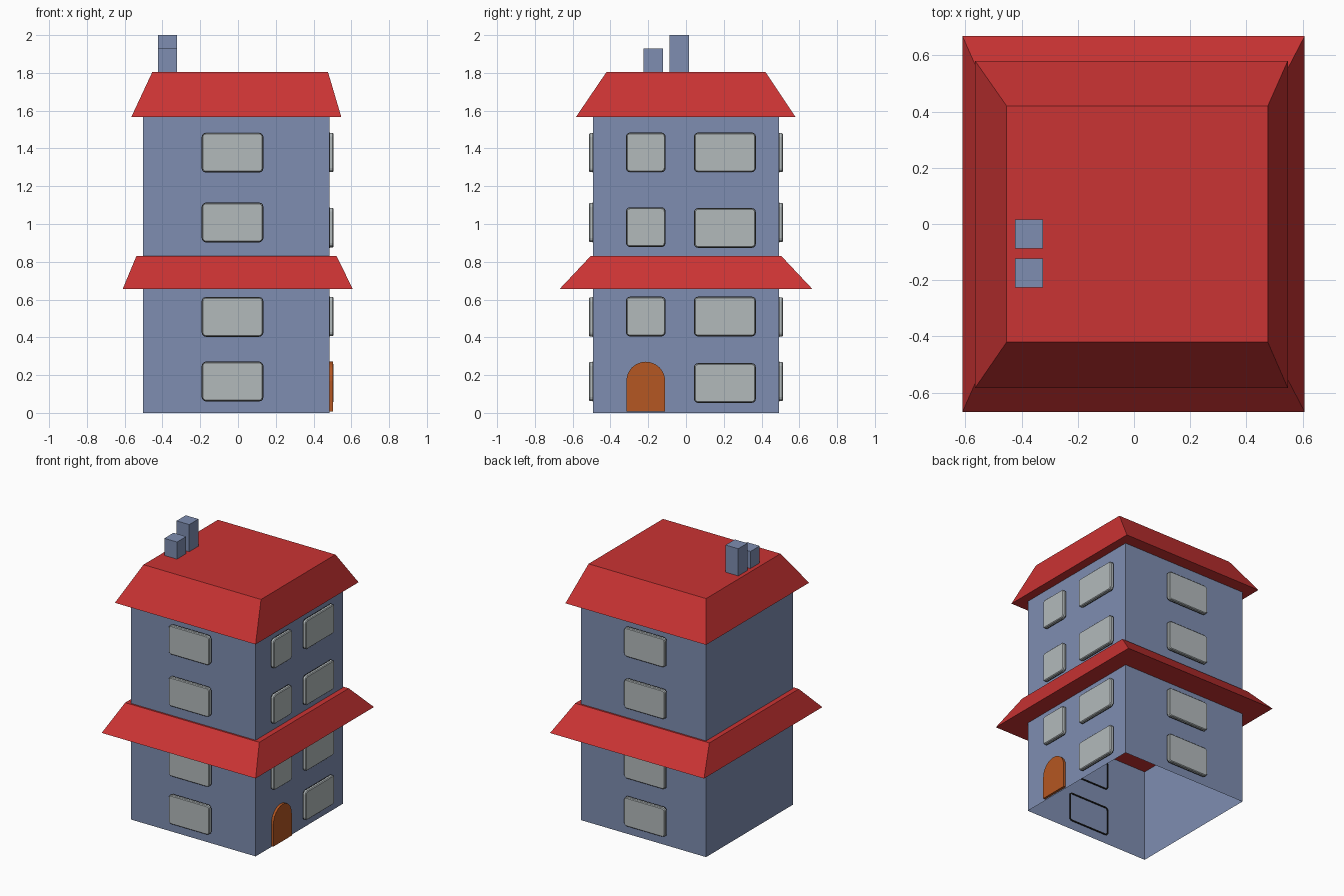
import bpy, bmesh, math

if "Cube" in bpy.data.objects:
    bpy.data.objects.remove(bpy.data.objects["Cube"])


def material(name, rgb):
    m = bpy.data.materials.new(name)
    m.diffuse_color = (*rgb, 1)
    m.use_nodes = True
    m.node_tree.nodes["Principled BSDF"].inputs["Base Color"].default_value = m.diffuse_color
    return m


BLUE = material("wall blue", (0.21, 0.27, 0.44))
RED = material("roof red", (0.59, 0.033, 0.033))
GREY = material("window grey", (0.45, 0.49, 0.50))
BLACK = material("trim black", (0.01, 0.01, 0.01))
ORANGE = material("door orange", (0.46, 0.095, 0.016))


def loft(name, loops, mat, caps=(True, True), cyclic=False):
    """Bridge successive equal-length loops of points into one mesh."""
    bm = bmesh.new()
    rings = [[bm.verts.new(p) for p in loop] for loop in loops]
    n = len(rings[0])
    pairs = list(zip(rings, rings[1:]))
    if cyclic:
        pairs.append((rings[-1], rings[0]))
    for a, b in pairs:
        for i in range(n):
            j = (i + 1) % n
            bm.faces.new((a[i], a[j], b[j], b[i]))
    if not cyclic:
        if caps[0]:
            bm.faces.new(rings[0][::-1])
        if caps[1]:
            bm.faces.new(rings[-1])
    bmesh.ops.recalc_face_normals(bm, faces=bm.faces)
    me = bpy.data.meshes.new(name)
    bm.to_mesh(me)
    bm.free()
    me.materials.append(mat)
    ob = bpy.data.objects.new(name, me)
    bpy.context.collection.objects.link(ob)
    return ob


def rect(x0, x1, y0, y1, z):
    return [(x0, y0, z), (x1, y0, z), (x1, y1, z), (x0, y1, z)]


def rounded(u0, u1, v0, v1, r, inset=0.0):
    """Rounded rectangle outline, shrunk by inset."""
    pts = []
    rr = r - inset
    corners = ((u1 - r, v1 - r), (u0 + r, v1 - r), (u0 + r, v0 + r), (u1 - r, v0 + r))
    for k, (cu, cv) in enumerate(corners):
        for s in range(4):
            a = math.pi / 2 * (k + s / 3)
            pts.append((cu + rr * math.cos(a), cv + rr * math.sin(a)))
    return pts


# Map (across, up, outward distance) onto a side of the house; wall plane distance
SIDES = {
    "front": (lambda u, v, d: (u, -d, v), 0.492),
    "back": (lambda u, v, d: (u, d, v), 0.492),
    "right": (lambda u, v, d: (d, u, v), 0.484),
}


def place(side, outline, out):
    f, wall = SIDES[side]
    return [f(u, v, wall + out) for u, v in outline]


def window(side, level, u0, u1, v0, v1):
    o = rounded(u0, u1, v0, v1, 0.02)
    small = rounded(u0, u1, v0, v1, 0.02, 0.005)
    loft(f"{side}_window_{level}",
         [place(side, o, 0.002), place(side, o, 0.017), place(side, small, 0.022)], GREY)
    # dark trim passing through the wall
    outer = rounded(u0, u1, v0, v1, 0.02, -0.002)
    inner = rounded(u0, u1, v0, v1, 0.02, 0.007)
    loft(f"{side}_window_trim_{level}",
         [place(side, outer, -0.006), place(side, outer, 0.003),
          place(side, inner, 0.001), place(side, inner, -0.006)], BLACK, cyclic=True)


# Walls, open underneath
loft("walls", [rect(-0.503, 0.484, -0.492, 0.492, z) for z in (0, 1.57)],
     BLUE, caps=(False, False))

# Roofs
loft("lower_roof", [rect(-0.61, 0.607, -0.668, 0.668, 0.657),
                    rect(-0.538, 0.522, -0.505, 0.505, 0.83)], RED)
loft("upper_roof", [rect(-0.565, 0.547, -0.583, 0.58, 1.566),
                    rect(-0.453, 0.476, -0.42, 0.42, 1.806)], RED)

# Chimneys
for name, y0, y1, top in (("short_chimney", -0.226, -0.122, 1.928),
                          ("tall_chimney", -0.088, 0.016, 2.0)):
    loft(name, [rect(-0.424, -0.324, y0, y1, 1.79), rect(-0.424, -0.324, y0, y1, top)], BLUE)

# Front and back windows
for side in ("front", "back"):
    for i, z in enumerate((0.063, 0.405, 0.905, 1.275)):
        window(side, i, -0.19, 0.132, z, z + 0.206)

# Right side windows: wide column, then narrow column above the door
for i, z in enumerate((0.055, 0.407, 0.876, 1.276)):
    window("right", f"wide_{i}", 0.044, 0.368, z, z + 0.206)
for i, z in enumerate((0.407, 0.88, 1.276)):
    window("right", f"narrow_{i}", -0.316, -0.110, z, z + 0.206)

# Arched door
arch = [(-0.316, 0.008), (-0.110, 0.008)]
arch += [(-0.213 + 0.103 * math.cos(math.pi * k / 12), 0.168 + 0.103 * math.sin(math.pi * k / 12))
         for k in range(13)]
loft("door", [place("right", arch, 0.001), place("right", arch, 0.018)], ORANGE)
